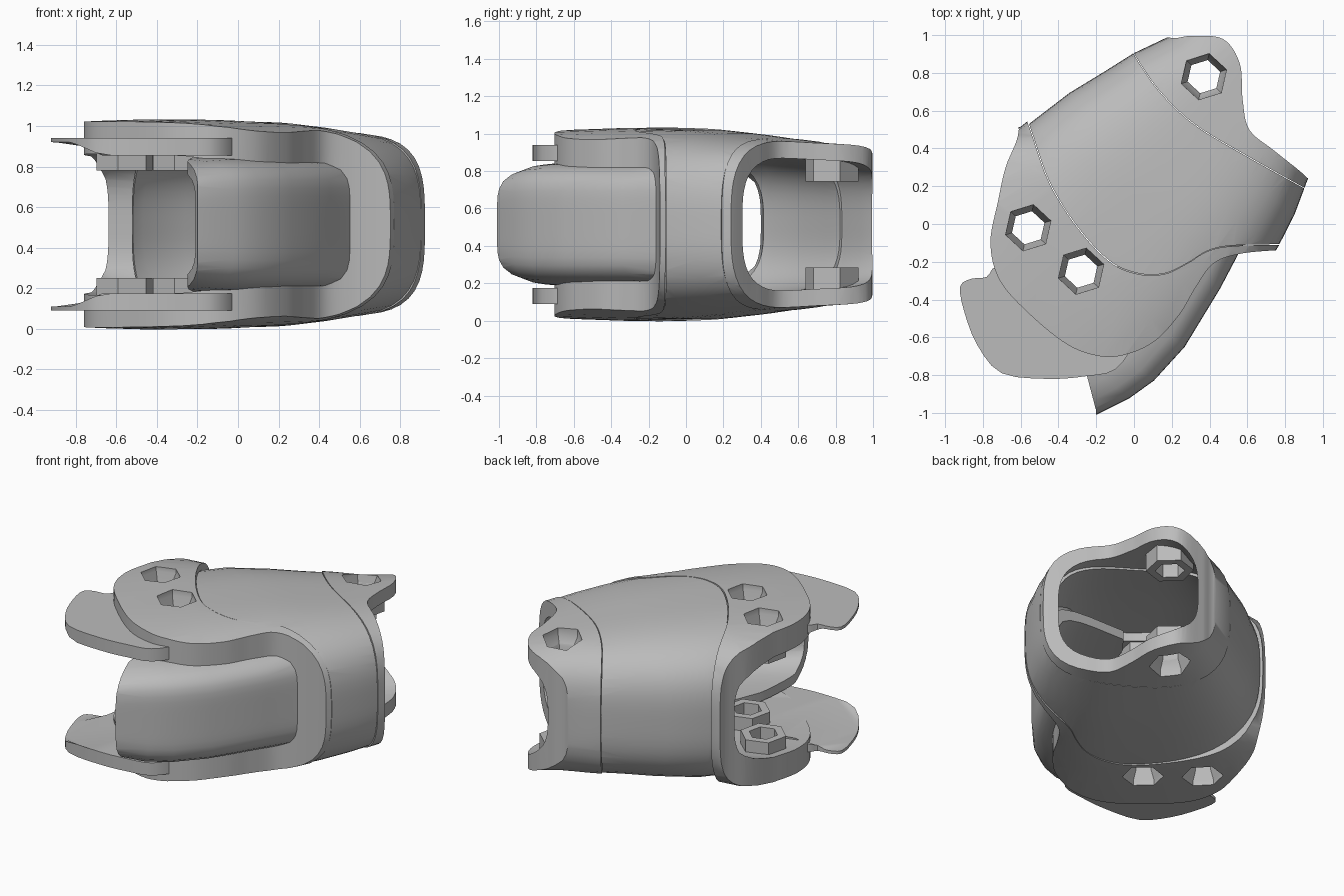
import bpy, bmesh
from math import cos, sin, pi
from mathutils import Vector

if "Cube" in bpy.data.objects:
    bpy.data.objects.remove(bpy.data.objects["Cube"])

MID = 0.515                       # height of the symmetry plane
AXIS = Vector((0.6, 0.8, 0))      # tube direction
SIDE = Vector((0.8, -0.6, 0))     # across the tube

grey = bpy.data.materials.new("plain_grey")
grey.use_nodes = True
grey.diffuse_color = (0.5, 0.5, 0.5, 1)
grey.node_tree.nodes["Principled BSDF"].inputs["Base Color"].default_value = (0.5, 0.5, 0.5, 1)


def make(name, bm):
    bmesh.ops.recalc_face_normals(bm, faces=bm.faces)
    mesh = bpy.data.meshes.new(name)
    bm.to_mesh(mesh)
    bm.free()
    mesh.materials.append(grey)
    ob = bpy.data.objects.new(name, mesh)
    bpy.context.collection.objects.link(ob)
    return ob


def ring(bm, t, left, right, h, power, n=64):
    """Rounded box section across the tube."""
    c, w, verts = (left + right) / 2, (right - left) / 2, []
    for i in range(n):
        a = 2 * pi * i / n
        ca, sa = cos(a), sin(a)
        r = (abs(ca) ** power + abs(sa) ** power) ** (-1 / power)
        p = AXIS * t + SIDE * (c + w * r * ca)
        verts.append(bm.verts.new((p.x, p.y, MID + h * r * sa)))
    return verts


def bridge(bm, a, b):
    n = len(a)
    for i in range(n):
        bm.faces.new((a[i], a[(i + 1) % n], b[(i + 1) % n], b[i]))


def smooth(points, steps=5):
    """Closed curve through the points."""
    out, n = [], len(points)
    for i in range(n):
        a, b, c, d = (Vector(points[(i + k) % n]) for k in (-1, 0, 1, 2))
        for j in range(steps):
            u = j / steps
            out.append(0.5 * (2 * b + (c - a) * u + (2 * a - 5 * b + 4 * c - d) * u * u
                              + (3 * b - a - 3 * c + d) * u ** 3))
    return out


def refine(path, steps=6):
    """Open curve through the points, with doubled ends."""
    return smooth([path[0]] + path + [path[-1]], steps)[steps:steps * len(path) + 1]


def prism(name, outline, low, high):
    """Plan outline raised between two heights, given as functions of x."""
    bm = bmesh.new()
    rows = [[bm.verts.new((p[0], p[1], f(p[0]))) for p in outline] for f in (low, high)]
    bridge(bm, *rows)
    caps = [bm.faces.new(r) for r in rows]
    bmesh.ops.triangulate(bm, faces=caps)
    return make(name, bm)


def carve(ob, cutter, operation):
    """Apply a boolean and drop the cutter."""
    mod = ob.modifiers.new("cut", "BOOLEAN")
    mod.object, mod.operation, mod.solver = cutter, operation, "EXACT"
    graph = bpy.context.evaluated_depsgraph_get()
    mesh = bpy.data.meshes.new_from_object(ob.evaluated_get(graph))
    ob.modifiers.clear()
    ob.data = mesh
    bpy.data.objects.remove(cutter)


def shell(name, stations, thick, power, outline):
    """Hollow tube trimmed to a plan outline."""
    bm = bmesh.new()
    outer = [ring(bm, t, l, r, h, power) for t, l, r, h in stations]
    inner = [ring(bm, t, l + thick, r - thick, h - thick, power) for t, l, r, h in stations]
    loop = outer + inner[::-1]
    for i, row in enumerate(loop):
        bridge(bm, row, loop[(i + 1) % len(loop)])
    ob = make(name, bm)
    carve(ob, prism("trim", outline, lambda x: -1, lambda x: 2), "INTERSECT")
    return ob


def hexagon(x, y, r):
    return [(x + r * cos(pi * k / 3 + 0.3), y + r * sin(pi * k / 3 + 0.3)) for k in range(6)]


def hole(ob, x, y, top):
    """Six-sided countersunk hole through both sides."""
    bm = bmesh.new()
    rows = [[bm.verts.new((*p, MID + z)) for p in hexagon(x, y, r)]
            for z, r in ((-0.8, 0.13), (-top + 0.03, 0.125), (-top + 0.09, 0.09),
                         (top - 0.09, 0.09), (top - 0.03, 0.125), (0.8, 0.13))]
    for a, b in zip(rows, rows[1:]):
        bridge(bm, a, b)
    bm.faces.new(rows[0])
    bm.faces.new(rows[-1])
    carve(ob, make("hole_cutter", bm), "DIFFERENCE")


def bosses(name, x, y, inner, outer, top):
    """Pair of hexagonal bosses inside the shell, around a hole."""
    for sign, label in ((1, "upper"), (-1, "lower")):
        boss = prism(f"{label}_{name}", hexagon(x, y, 0.145),
                     lambda x: MID + sign * inner, lambda x: MID + sign * outer)
        hole(boss, x, y, top)


def shift(path, d):
    return [Vector(p) + AXIS.xy * d for p in path]


# Seams shared by neighbouring parts
front_seam = refine([(-0.66, 0.8), (-0.55, 0.5), (-0.45, 0.22), (-0.3, -0.02), (-0.13, -0.2),
                     (0.02, -0.265), (0.16, -0.265), (0.28, -0.21), (0.4, -0.14),
                     (0.56, -0.115), (0.9, -0.11)])
back_seam = refine([(-0.06, 1.02), (0.02, 0.87), (0.14, 0.7), (0.32, 0.53),
                    (0.6, 0.36), (0.97, 0.155)])
main = [(-0.5, -0.77, 0.72, 0.51), (-0.2, -0.77, 0.71, 0.51), (0.1, -0.76, 0.7, 0.505),
        (0.35, -0.69, 0.685, 0.485), (0.55, -0.61, 0.65, 0.465), (0.72, -0.545, 0.6, 0.45),
        (0.9, -0.45, 0.55, 0.435), (1.2, -0.37, 0.5, 0.42)]

# Middle band, a full ring
shell("middle_band", main, 0.1, 3.2,
      shift(front_seam, 0.005) + [(1.2, 0)] + shift(back_seam, -0.004)[::-1] + [(-0.9, 1.1)])

# Front collar with two pairs of holes
collar_edge = refine([(0.9, -0.14), (0.74, -0.14), (0.55, -0.16), (0.42, -0.21), (0.33, -0.33),
                      (0.24, -0.48), (0.11, -0.62), (-0.04, -0.69), (-0.18, -0.7), (-0.35, -0.64),
                      (-0.55, -0.48), (-0.71, -0.3), (-0.76, -0.1), (-0.72, 0.12),
                      (-0.68, 0.3), (-0.61, 0.5), (-0.67, 0.7)])
wide = [(-1.0, -1.1, 0.72, 0.48), (-0.7, -1.1, 0.72, 0.508), (-0.35, -1.08, 0.71, 0.518),
        (-0.1, -0.95, 0.705, 0.513), (0.05, -0.79, 0.7, 0.508), (0.2, -0.75, 0.695, 0.5),
        (0.4, -0.7, 0.68, 0.482), (0.7, -0.6, 0.62, 0.455)]
collar = shell("front_collar", wide, 0.16, 3.4, front_seam + collar_edge)

# Thin side fins
fin_outline = smooth([(-0.92, -0.33), (-0.86, -0.29), (-0.78, -0.28), (-0.72, -0.22), (-0.5, -0.2),
                      (0, -0.4), (0, -0.62), (-0.1, -0.77), (-0.25, -0.805), (-0.45, -0.82),
                      (-0.7, -0.79), (-0.83, -0.64), (-0.9, -0.46)], 3)


def fin_inner(x):
    return 0.405 - 0.065 * min(1, max(0, (x + 0.82) / 0.15))


upper_fin = prism("upper_fin", fin_outline, lambda x: MID + fin_inner(x), lambda x: MID + 0.425)
lower_fin = prism("lower_fin", fin_outline, lambda x: MID - 0.425, lambda x: MID - fin_inner(x))

for x, y in ((-0.56, -0.02), (-0.28, -0.25)):
    for part in (collar, upper_fin, lower_fin):
        hole(part, x, y, 0.51)
    bosses("collar_boss", x, y, 0.265, 0.38, 0.51)

# Back rim with a pair of tabs
rim_edge = refine([(0.97, 0.19), (0.89, 0.27), (0.74, 0.39), (0.61, 0.5), (0.575, 0.66),
                   (0.56, 0.85), (0.47, 0.98), (0.3, 0.995), (0.2, 0.985), (0.05, 1.02)])
rim = shell("back_rim", main, 0.09, 3.4, back_seam + rim_edge)
hole(rim, 0.37, 0.78, 0.43)
bosses("tab_boss", 0.37, 0.78, 0.23, 0.36, 0.43)

# Inner knuckle cover, open at its left
cover_tube = [(-1.15, -1.1, 0.33, 0.27), (-0.92, -1.1, 0.45, 0.29), (-0.75, -1.1, 0.535, 0.325),
              (-0.6, -1.1, 0.582, 0.335), (-0.36, -1.1, 0.605, 0.335), (0, -1.1, 0.57, 0.335),
              (0.25, -1.1, 0.53, 0.345), (0.5, -1.1, 0.53, 0.36)]
shell("knuckle_cover", cover_tube, 0.06, 6,
      [(-0.2, -1.15), (-0.2, -0.99), (-0.25, -0.8), (-0.2, -0.5), (-0.08, -0.2),
       (0, -0.1), (0.3, -0.1), (0.7, -0.1), (0.7, -0.9)])

# Smooth shading with crisp trimmed edges
bpy.ops.object.select_all(action="DESELECT")
for ob in bpy.context.collection.objects:
    if ob.type == "MESH":
        ob.select_set(True)
        bpy.context.view_layer.objects.active = ob
bpy.ops.object.shade_smooth_by_angle(angle=0.6)
